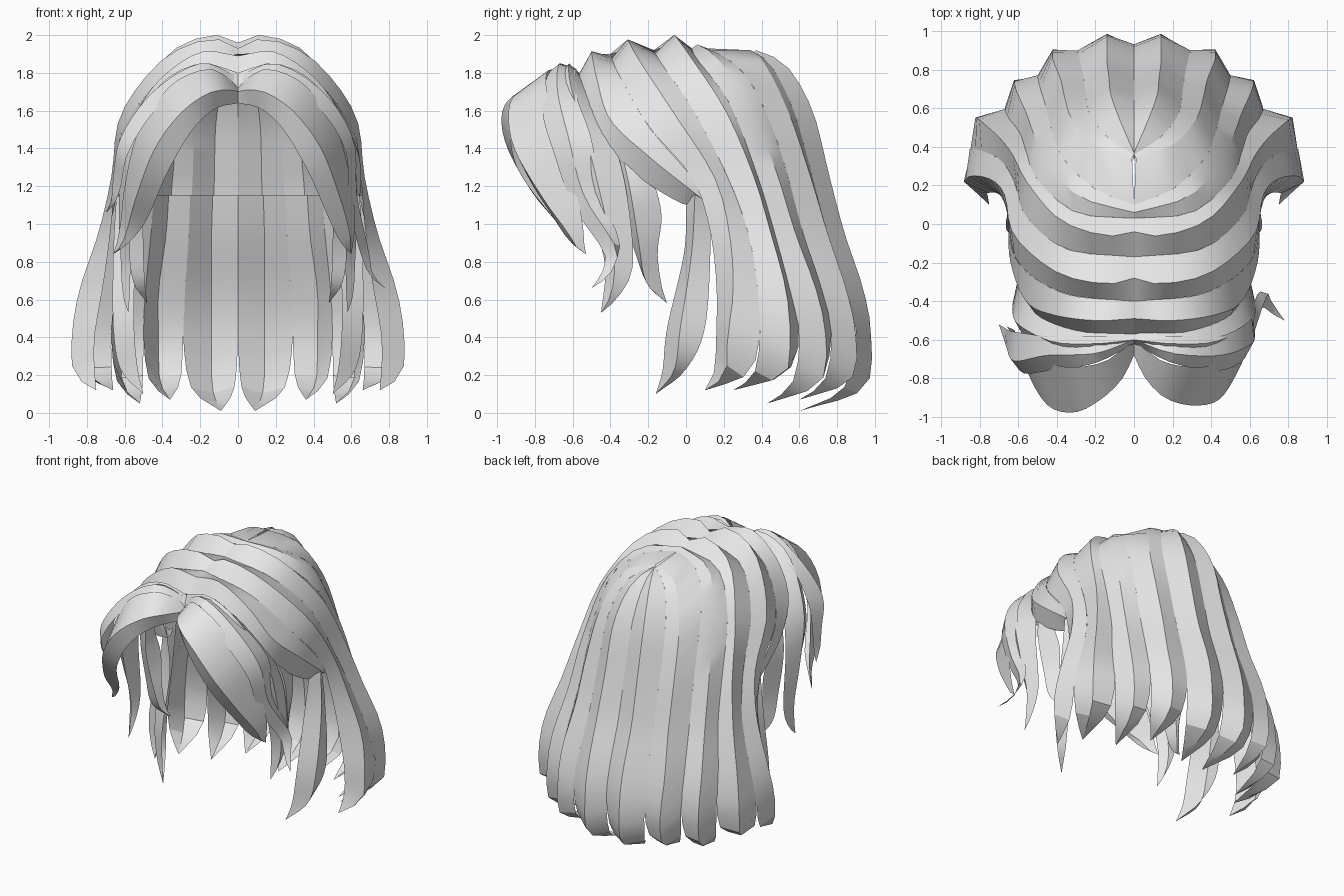
import bpy, bmesh
from mathutils import Vector as Vec

hair = bpy.data.materials.new("light_grey_hair")
hair.diffuse_color = (0.8, 0.8, 0.8, 1)
ROWS = 22


def smooth_path(pts, rows=ROWS):
    """Curve through the points, resampled at equal distances."""
    p = [Vec(q) for q in pts]
    p = [2 * p[0] - p[1]] + p + [2 * p[-1] - p[-2]]
    fine = []
    for a, b, c, d in zip(p, p[1:], p[2:], p[3:]):
        for i in range(16):
            t = i / 16
            fine.append(0.5 * (2 * b + (c - a) * t + (2 * a - 5 * b + 4 * c - d) * t * t
                               + (3 * b - a - 3 * c + d) * t ** 3))
    fine.append(p[-2])
    dist = [0]
    for a, b in zip(fine, fine[1:]):
        dist.append(dist[-1] + (b - a).length)
    out, k = [], 0
    for r in range(rows + 1):
        s = dist[-1] * r / rows
        while k < len(fine) - 2 and dist[k + 1] < s:
            k += 1
        out.append(fine[k].lerp(fine[k + 1], min(1, (s - dist[k]) / max(1e-6, dist[k + 1] - dist[k]))))
    return out


def skin(name, guides, side):
    """Sheet stretched across neighbouring guide lines; side -1 mirrors it."""
    bm = bmesh.new()
    grid = [[bm.verts.new((v.x * side, v.y, v.z)) for v in smooth_path(g)] for g in guides]
    for a, b in zip(grid, grid[1:]):
        for i in range(ROWS):
            quad = [a[i], b[i], b[i + 1], a[i + 1]]
            bm.faces.new(quad if side > 0 else quad[::-1])
    bmesh.ops.remove_doubles(bm, verts=bm.verts, dist=0.002)
    me = bpy.data.meshes.new(name)
    bm.to_mesh(me)
    bm.free()
    me.materials.append(hair)
    ob = bpy.data.objects.new(name, me)
    bpy.context.collection.objects.link(ob)
    bpy.ops.object.select_all(action='DESELECT')
    ob.select_set(True)
    bpy.context.view_layer.objects.active = ob
    bpy.ops.object.shade_smooth_by_angle(angle=0.45)


def to_tip(line, tip, keep, drop=0.36):
    """Continue a guide line down to the pointed end of its lock."""
    e, t = Vec(line[-1]), Vec(tip)
    mid = Vec((t.x + (e.x - t.x) * keep, t.y + (e.y - t.y) * keep, t.z + (e.z - t.z) * drop))
    return list(line) + [mid, t]


def lock(name, back, ridge, front, tip, side, keep=0.6, ridge_keep=0.75, drop=0.36):
    skin(name, [to_tip(back, tip, keep, drop), to_tip(ridge, tip, ridge_keep, drop),
                to_tip(front, tip, keep, drop)], side)


# Long locks: valleys and ridges from the centre back round to the side
valleys = [
    [(0, .37, 1.91), (0, .5, 1.83), (0, .63, 1.6), (0, .72, 1.25), (0, .79, .95), (0, .89, .65), (0, .93, .4)],
    [(0, .36, 1.91), (.14, .45, 1.84), (.23, .57, 1.6), (.25, .67, 1.25), (.26, .75, .95), (.28, .85, .65), (.29, .9, .4)],
    [(0, .1, 1.93), (.2, .18, 1.9), (.36, .33, 1.77), (.42, .46, 1.5), (.44, .54, 1.25), (.46, .62, .95), (.49, .72, .65), (.5, .77, .4)],
    [(0, .03, 1.93), (.3, .06, 1.87), (.5, .23, 1.64), (.56, .38, 1.25), (.59, .47, .95), (.65, .55, .65), (.67, .6, .4)],
    [(0, -.17, 1.92), (.35, -.13, 1.85), (.56, .04, 1.6), (.62, .22, 1.25), (.69, .33, .95), (.79, .38, .65), (.85, .39, .4)],
    [(0, -.4, 1.9), (.36, -.36, 1.8), (.6, -.2, 1.52), (.65, .03, 1.25), (.67, .12, 1.0), (.71, .16, .7), (.76, .16, .4)],
]
ridges = [
    [(0, .37, 1.92), (.07, .53, 1.84), (.12, .67, 1.6), (.13, .76, 1.25), (.14, .84, .95), (.14, .94, .65), (.14, .98, .4)],
    [(.01, .34, 1.92), (.2, .41, 1.86), (.32, .54, 1.6), (.36, .66, 1.25), (.38, .75, .95), (.42, .85, .65), (.42, .9, .4)],
    [(0, .06, 1.95), (.28, .14, 1.9), (.44, .31, 1.69), (.52, .47, 1.3), (.56, .58, .95), (.61, .69, .65), (.62, .74, .4)],
    [(0, -.04, 1.96), (.15, -.06, 2.0), (.38, .02, 1.89), (.55, .21, 1.6), (.63, .36, 1.25), (.7, .45, .95), (.79, .53, .65), (.82, .55, .4)],
    [(0, -.28, 1.93), (.15, -.31, 1.98), (.4, -.25, 1.87), (.62, -.06, 1.58), (.67, .15, 1.25), (.74, .23, .95), (.84, .25, .65), (.88, .22, .4)],
]
tips = [(.09, .6, .01), (.36, .6, .07), (.52, .43, .05), (.66, .25, .12), (.75, .1, .12)]

# Crown lock that sweeps back over the ear
ear_ridge = [(0, -.49, 1.89), (.2, -.5, 1.91), (.42, -.47, 1.76), (.56, -.4, 1.55), (.64, -.2, 1.36), (.65, 0, 1.2)]
ear_under = [(0, -.57, 1.79), (.28, -.57, 1.74), (.5, -.48, 1.48), (.57, -.25, 1.25), (.58, 0, 1.1)]

# Swept lock behind the fringe: shared start, then a different end each side
sweep = [[(0, -.58, 1.76), (.2, -.58, 1.82), (.45, -.58, 1.68)],
         [(0, -.6, 1.78), (.2, -.67, 1.85), (.45, -.68, 1.7)],
         [(0, -.62, 1.72), (.2, -.72, 1.81), (.44, -.76, 1.6)]]
sweep_end = {
    1: [[(.6, -.5, 1.45), (.61, -.45, 1.15), (.65, -.35, .9)],
        [(.61, -.62, 1.45), (.63, -.54, 1.15), (.69, -.37, .87)],
        [(.57, -.7, 1.38), (.59, -.6, 1.1), (.65, -.43, .84)]],
    -1: [[(.61, -.56, 1.45), (.65, -.55, 1.25)],
         [(.62, -.71, 1.46), (.66, -.64, 1.25)],
         [(.58, -.77, 1.38), (.62, -.67, 1.2)]]}
sweep_tip = {1: (.78, -.5, .66), -1: (.7, -.52, 1.06)}

for side, word in ((1, "right"), (-1, "left")):
    for k in range(5):
        lock(f"{word}_long_lock_{k + 1}", valleys[k], ridges[k], valleys[k + 1], tips[k], side, 0.78, 0.9, 0.31)
    lock(word + "_inner_side_lock",
         [(.58, .12, 1.25), (.62, .13, .9), (.65, .1, .45)],
         [(.64, .05, 1.22), (.66, .03, .85), (.66, -.03, .45)],
         [(.58, 0, 1.12), (.55, -.01, .85), (.55, -.1, .45)], (.5, -.16, .1), side)
    skin(word + "_ear_lock", [valleys[5][:4] + [(.64, .1, 1.12)], ear_ridge + [(.64, .1, 1.12)],
                              ear_under + [(.6, .1, 1.12)]], side)
    # Front locks hanging beside the face
    lock(word + "_temple_lock",
         [(.5, -.28, 1.5), (.56, -.18, 1.25), (.54, -.13, 1.05), (.52, -.15, .85)],
         [(.52, -.36, 1.45), (.59, -.3, 1.2), (.58, -.25, .9)],
         [(.46, -.42, 1.4), (.5, -.36, 1.15), (.5, -.27, .85)], (.48, -.1, .58), side)
    lock(word + "_cheek_lock",
         [(0, -.53, 1.77), (.28, -.51, 1.72), (.5, -.4, 1.48), (.59, -.32, 1.2), (.6, -.28, .8)],
         [(0, -.6, 1.8), (.2, -.62, 1.85), (.42, -.61, 1.73), (.6, -.52, 1.42), (.63, -.44, 1.1), (.62, -.38, .8)],
         [(0, -.62, 1.74), (.2, -.68, 1.79), (.4, -.69, 1.64), (.55, -.62, 1.35), (.58, -.52, 1.1), (.57, -.43, .8)],
         (.58, -.45, .53), side)
    lock(word + "_swept_lock", *[a + b for a, b in zip(sweep, sweep_end[side])], sweep_tip[side], side)
    # Fringe, fuller on the left
    full = 0 if side > 0 else .035
    lock(word + "_fringe",
         [(0, -.61, 1.72), (.06, -.65, 1.78), (.17, -.72, 1.82), (.36, -.74, 1.73), (.53, -.68, 1.48), (.6, -.59, 1.2), (.62, -.55, 1.02)],
         [(0, -.68, 1.7), (.06, -.8, 1.71), (.16, -.9, 1.69), (.3, -.94 - full, 1.59), (.44, -.91 - full, 1.4), (.54, -.76 - full, 1.14), (.59, -.63, .96)],
         [(0, -.68, 1.64), (.12, -.83, 1.61), (.24, -.89 - full, 1.5), (.37, -.85 - full, 1.28), (.48, -.7, 1.03)],
         (.6 if side > 0 else .66, -.53, .84), side, 0.5, 0.55)
    # Inner cap lining with a level rim
    lining = []
    for v in [g for pair in zip(valleys, ridges) for g in pair] + [valleys[5]]:
        n = next(i for i, q in enumerate(v) if q[2] < 1.15)
        a, b = Vec(v[n - 1]), Vec(v[n])
        pts = [Vec(q) for q in v[:n]] + [a.lerp(b, (a.z - 1.15) / (a.z - b.z))]
        lining.append([Vec((q.x * .96, q.y * .95, q.z - .05 * (q.z > 1.45))) for q in pts])
    skin(word + "_cap_lining", lining, side)
